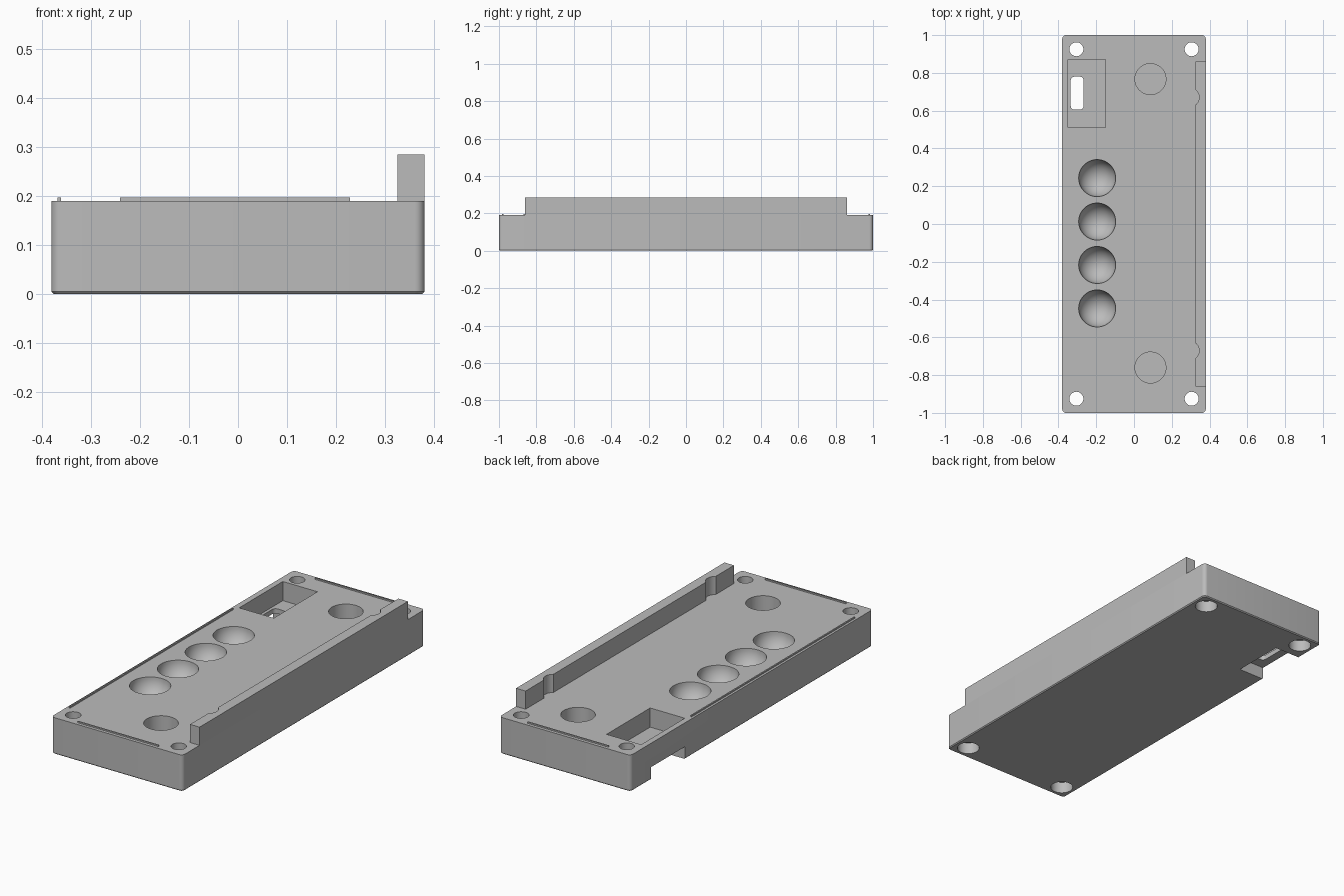
import bpy, bmesh, math
from mathutils import Matrix, Vector

if "Cube" in bpy.data.objects:
    bpy.data.objects.remove(bpy.data.objects["Cube"], do_unlink=True)

GREY = (0.5, 0.5, 0.5, 1)
grey = bpy.data.materials.new("mid grey")
grey.use_nodes = True
grey.diffuse_color = GREY
grey.node_tree.nodes["Principled BSDF"].inputs["Base Color"].default_value = GREY

TOP = 0.19


def finish(bm, name):
    mesh = bpy.data.meshes.new(name)
    bm.to_mesh(mesh)
    bm.free()
    mesh.materials.append(grey)
    obj = bpy.data.objects.new(name, mesh)
    bpy.context.collection.objects.link(obj)
    return obj


def box(name, x, y, z, corner=0.0):
    """Box from ranges, with optional rounded vertical corners."""
    bm = bmesh.new()
    low, high = Vector((x[0], y[0], z[0])), Vector((x[1], y[1], z[1]))
    bmesh.ops.create_cube(bm, size=1, matrix=Matrix.Translation((low + high) / 2)
                          @ Matrix.Diagonal((*(high - low), 1)))
    if corner:
        edges = [e for e in bm.edges
                 if abs(e.verts[0].co.z - e.verts[1].co.z) > 1e-4]
        bmesh.ops.bevel(bm, geom=edges, offset=corner, segments=6,
                        profile=0.5, affect='EDGES')
    return finish(bm, name)


def cylinder(name, x, y, radius, z):
    bm = bmesh.new()
    bmesh.ops.create_cone(bm, cap_ends=True, segments=48, radius1=radius,
                          radius2=radius, depth=z[1] - z[0],
                          matrix=Matrix.Translation((x, y, sum(z) / 2)))
    return finish(bm, name)


def ball(name, x, y, z, radius):
    bm = bmesh.new()
    bmesh.ops.create_uvsphere(bm, u_segments=48, v_segments=24, radius=radius,
                              matrix=Matrix.Translation((x, y, z)))
    return finish(bm, name)


def activate(obj):
    bpy.ops.object.select_all(action='DESELECT')
    obj.select_set(True)
    bpy.context.view_layer.objects.active = obj


def cut(target, cutter):
    cutter.hide_render = True
    mod = target.modifiers.new("cut", 'BOOLEAN')
    mod.operation = 'DIFFERENCE'
    mod.solver = 'EXACT'
    mod.object = cutter
    activate(target)
    bpy.ops.object.modifier_apply(modifier=mod.name)
    bpy.data.objects.remove(cutter, do_unlink=True)


# Main slab with rounded corners and a chamfered underside
body = box("body", (-0.38, 0.38), (-1, 1), (0, TOP), corner=0.02)
bm = bmesh.new()
bm.from_mesh(body.data)
rim = [e for e in bm.edges if all(v.co.z < 1e-4 for v in e.verts)]
bmesh.ops.bevel(bm, geom=rim, offset=0.005, segments=1, affect='EDGES')
bm.to_mesh(body.data)
bm.free()

# Corner screw holes with counterbores underneath
for x in (-0.305, 0.305):
    for y in (-0.925, 0.925):
        cut(body, cylinder("screw_cutter", x, y, 0.037, (-0.1, 0.3)))
        cut(body, cylinder("counterbore_cutter", x, y, 0.055, (-0.1, 0.06)))

# Row of round dimples
for i in range(4):
    cut(body, ball("dimple_cutter", -0.195, 0.243 - 0.23 * i, TOP, 0.098))

# Two flat-bottomed round recesses
for y in (-0.76, 0.767):
    cut(body, cylinder("recess_cutter", 0.087, y, 0.082, (0.09, 0.3)))

# Rectangular pocket, side notch below it, and the slot joining them
cut(body, box("pocket_cutter", (-0.35, -0.15), (0.51, 0.87), (0.09, 0.3)))
cut(body, box("notch_cutter", (-0.5, -0.23), (0.55, 0.83), (-0.1, 0.065)))
cut(body, box("slot_cutter", (-0.335, -0.267), (0.605, 0.78), (0.03, 0.15), 0.02))

# Raised side wall with two rounded grooves on its inner face
wall = box("side_wall", (0.325, 0.38), (-0.86, 0.86), (TOP, 0.285))
for y in (-0.67, 0.67):
    cut(wall, cylinder("groove_cutter", 0.295, y, 0.05, (0.1, 0.4)))

# Thin raised ribs along the other three edges
box("right_rib", (-0.368, -0.361), (-0.87, 0.48), (TOP, 0.197))
for side, y in (("front", -0.98), ("back", 0.98)):
    box(side + "_rib", (-0.24, 0.228), (y - 0.0035, y + 0.0035), (TOP, 0.197))

for obj in (body, wall):
    activate(obj)
    bpy.ops.object.shade_smooth_by_angle(angle=math.radians(30))
